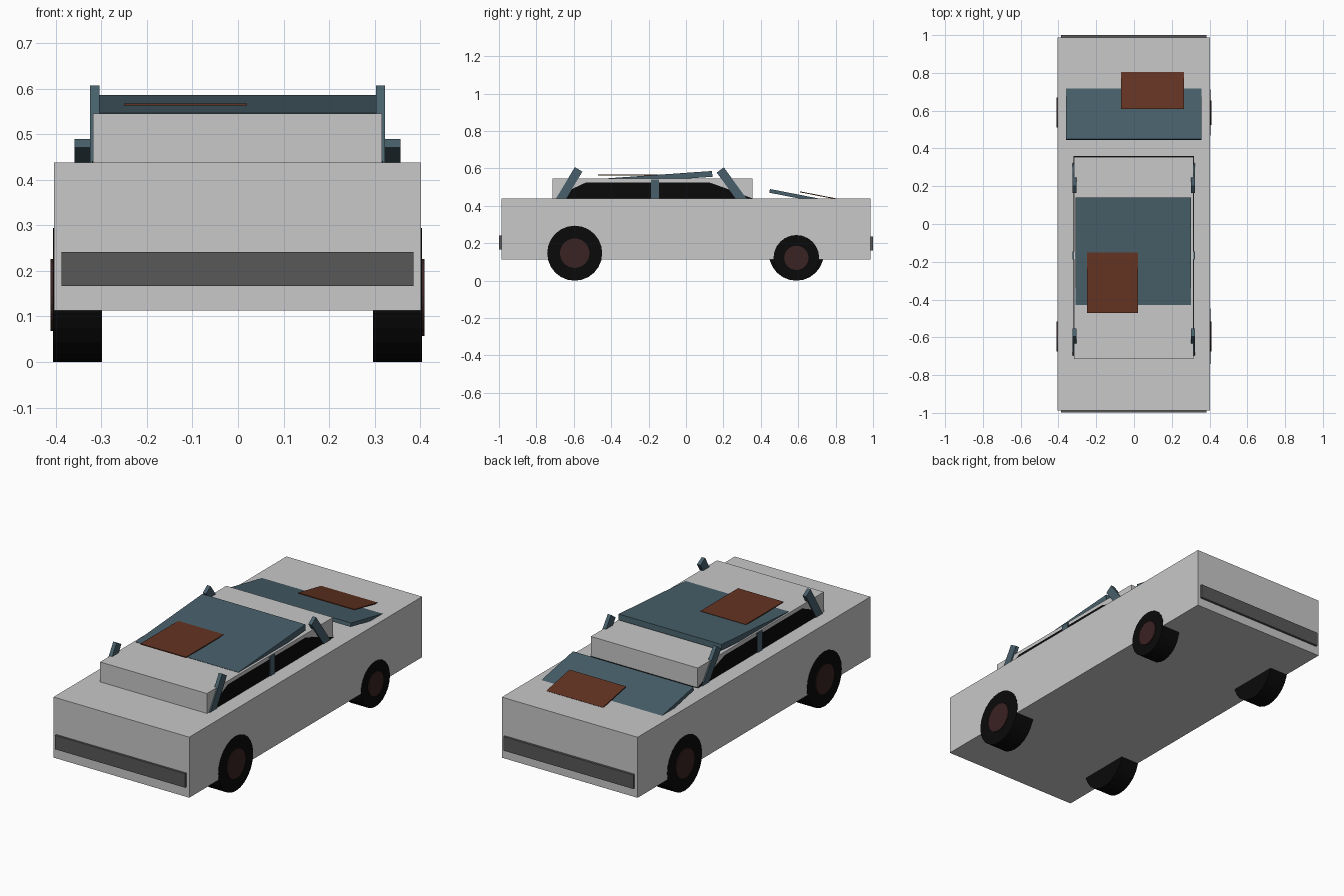
import bpy, bmesh, math

if "Cube" in bpy.data.objects:
    bpy.data.objects.remove(bpy.data.objects["Cube"], do_unlink=True)

XC = -0.001  # middle of the car across its width


def material(name, r, g, b):
    m = bpy.data.materials.new(name)
    m.use_nodes = True
    m.diffuse_color = (r, g, b, 1)
    node = next(n for n in m.node_tree.nodes if n.type == 'BSDF_PRINCIPLED')
    node.inputs["Base Color"].default_value = (r, g, b, 1)
    node.inputs["Roughness"].default_value = 0.8
    return m


paint = material("pale_grey_paint", 0.58, 0.58, 0.58)
steel = material("slate_blue", 0.065, 0.117, 0.147)
rust = material("rust_brown", 0.125, 0.033, 0.016)
black = material("black", 0.003, 0.003, 0.003)
hub_red = material("dark_red_brown", 0.042, 0.016, 0.016)
bumper_grey = material("dark_grey", 0.098, 0.098, 0.098)


def add(name, bm, mat, loc=(0, 0, 0), tilt=0):
    bmesh.ops.recalc_face_normals(bm, faces=bm.faces)
    mesh = bpy.data.meshes.new(name)
    bm.to_mesh(mesh)
    bm.free()
    mesh.materials.append(mat)
    ob = bpy.data.objects.new(name, mesh)
    ob.location = loc
    ob.rotation_euler.x = math.radians(tilt)
    bpy.context.collection.objects.link(ob)
    return ob


def block(name, mat, loc, size, tilt=0):
    bm = bmesh.new()
    bmesh.ops.create_cube(bm, size=1)
    bmesh.ops.scale(bm, vec=size, verts=bm.verts)
    return add(name, bm, mat, loc, tilt)


def side_profile(name, mat, points, half_width):
    """Extrude a (y, z) outline across the car."""
    bm = bmesh.new()
    face = bm.faces.new([bm.verts.new((XC - half_width, y, z)) for y, z in points])
    moved = bmesh.ops.extrude_face_region(bm, geom=[face])["geom"]
    bmesh.ops.translate(bm, vec=(2 * half_width, 0, 0),
                        verts=[v for v in moved if isinstance(v, bmesh.types.BMVert)])
    return add(name, bm, mat)


def disc(name, mat, loc, radius, width):
    bm = bmesh.new()
    bmesh.ops.create_cone(bm, cap_ends=True, segments=24, radius1=radius,
                          radius2=radius, depth=width)
    for v in bm.verts:
        v.co = (v.co.z, v.co.x, v.co.y)
    return add(name, bm, mat, loc)


# Body, cabin and bumpers
block("body", paint, (XC, 0, 0.2755), (0.806, 1.975, 0.325))
block("cabin", paint, (XC, -0.18, 0.487), (0.634, 1.07, 0.116))
block("front_bumper", bumper_grey, (XC, -0.988, 0.204), (0.772, 0.022, 0.075))
block("rear_bumper", bumper_grey, (XC, 0.989, 0.198), (0.772, 0.022, 0.075))

# Window band, just proud of the cabin sides
side_profile("windows", black, [(-0.705, 0.435), (-0.61, 0.49), (-0.535, 0.525),
                                (0.125, 0.525), (0.205, 0.497), (0.367, 0.435)], 0.319)

# Pillars and wheels on both sides
for side, s in (("right", -1), ("left", 1)):
    x = XC + s * 0.3135
    block(side + "_front_pillar", steel, (x, -0.627, 0.507), (0.02, 0.047, 0.205), -31)
    block(side + "_middle_pillar", steel, (x, -0.166, 0.488), (0.02, 0.042, 0.105))
    block(side + "_rear_pillar", steel, (x, 0.245, 0.507), (0.02, 0.047, 0.21), 36)
    for end, y in (("front", -0.595), ("rear", 0.59)):
        spare = side == "left" and end == "rear"  # one undersized wheel
        r = 0.122 if spare else 0.147
        hub = 0.065 if spare else 0.079
        disc(f"{side}_{end}_tyre", black, (XC + s * 0.351, y, r), r, 0.108)
        disc(f"{side}_{end}_hub", hub_red, (XC + s * 0.396, y, r), hub, 0.028)

# Loose roof and rear deck panels, lifted at one edge
block("roof_panel", steel, (XC - 0.002, -0.144, 0.551), (0.612, 0.57, 0.031), 4)
block("rear_deck_panel", steel, (XC, 0.587, 0.453), (0.716, 0.285, 0.02), -11)

# Rust patches
block("roof_rust_patch", rust, (-0.115, -0.31, 0.5655), (0.27, 0.32, 0.005))
block("rear_rust_patch", rust, (0.0975, 0.707, 0.456), (0.335, 0.2, 0.005), -11)
